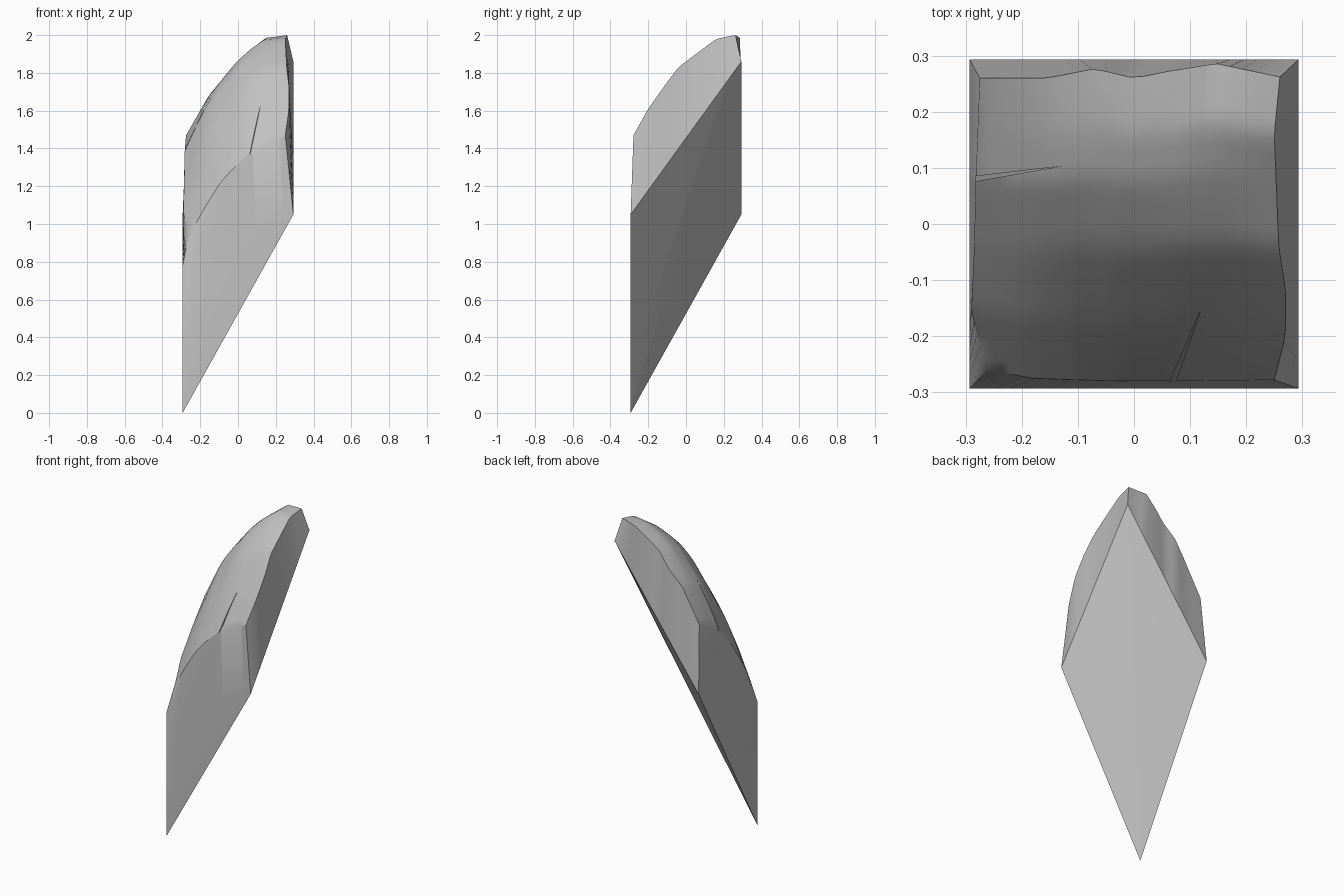
import bpy
import bmesh
import math
from mathutils import Vector

cube = bpy.data.objects.get("Cube")
if cube:
    bpy.data.objects.remove(cube, do_unlink=True)

N = 24      # samples along each side
E = 0.293   # half width of the footprint

# Single stone colour
stone = bpy.data.materials.new("stone_grey")
stone.use_nodes = True
colour = (0.53, 0.53, 0.53, 1)
stone.diffuse_color = colour
stone.node_tree.nodes["Principled BSDF"].inputs["Base Color"].default_value = colour


def sampler(points, axis):
    """Piecewise-linear curve, parameterised by one axis over 0..1."""
    pts = [Vector(p) for p in points]
    lo, hi = pts[0][axis], pts[-1][axis]

    def at(t):
        s = lo + (hi - lo) * t
        for a, b in zip(pts, pts[1:]):
            if s <= b[axis] + 1e-9:
                return a.lerp(b, (s - a[axis]) / (b[axis] - a[axis]))
        return pts[-1].copy()
    return at


# Rim of the domed top
front = sampler([(-.262, -.26, .93), (-.18, -.275, 1.08), (-.1, -.278, 1.21),
                 (-.03, -.28, 1.29), (.065, -.28, 1.38), (.25, -.278, 1.47)], 0)
back = sampler([(-.275, .26, 1.47), (-.155, .26, 1.68), (-.07, .277, 1.78),
                (0, .26, 1.86), (.06, .272, 1.915), (.147, .286, 1.985), (.26, .262, 2)], 0)
left = sampler([(-.262, -.26, .93), (-.29, -.155, 1.07), (-.285, -.047, 1.23),
                (-.282, .08, 1.39), (-.275, .26, 1.47)], 1)
right = sampler([(.25, -.278, 1.47), (.27, -.2, 1.61), (.27, -.115, 1.73),
                 (.258, -.04, 1.83), (.25, .16, 1.98), (.26, .262, 2)], 1)


def dome(u, v):
    """Patch spanned between the four rim curves, slightly bulged."""
    p = front(u) * (1 - v) + back(u) * v + left(v) * (1 - u) + right(v) * u
    p -= (front(0) * (1 - u) + front(1) * u) * (1 - v)
    p -= (back(0) * (1 - u) + back(1) * u) * v
    p.z += 0.05 * 16 * u * (1 - u) * v * (1 - v)
    return p


# Corners of the slanted underside, and the top of the upright corner
A, B = Vector((-E, -E, 0)), Vector((E, -E, 1.05))
C, D = Vector((E, E, 1.86)), Vector((-E, E, 1.05))
A_TOP = Vector((-E, -E, .78))

bm = bmesh.new()
# Domed top
grid = [[bm.verts.new(dome(i / N, j / N)) for i in range(N + 1)] for j in range(N + 1)]
for j in range(N):
    for i in range(N):
        bm.faces.new((grid[j][i], grid[j][i + 1], grid[j + 1][i + 1], grid[j + 1][i]))


def wall(rings):
    """Quads between successive rows of verts."""
    for low, high in zip(rings, rings[1:]):
        for i in range(N):
            bm.faces.new((low[i], low[i + 1], high[i + 1], high[i]))


def line(p, q):
    return [bm.verts.new(p.lerp(q, i / N)) for i in range(N + 1)]


# Side walls: front and left rise upright before leaning in to the rim
front_low, left_low = line(A, B), line(A, D)
right_low, back_low = line(B, C), line(D, C)
wall([front_low, line(A_TOP, B), grid[0]])
wall([left_low, line(A_TOP, D), [row[0] for row in grid]])
wall([right_low, [row[N] for row in grid]])
wall([back_low, grid[N]])
# Underside, folded along the long diagonal
bm.faces.new(front_low + right_low[1:])
bm.faces.new(left_low + back_low[1:])
bmesh.ops.remove_doubles(bm, verts=bm.verts, dist=1e-5)
bmesh.ops.dissolve_degenerate(bm, edges=bm.edges, dist=1e-5)
bmesh.ops.recalc_face_normals(bm, faces=bm.faces)
mesh = bpy.data.meshes.new("stone_shard")
bm.to_mesh(mesh)
bm.free()
shard = bpy.data.objects.new("stone_shard", mesh)
bpy.context.collection.objects.link(shard)
mesh.materials.append(stone)
bpy.ops.object.select_all(action='DESELECT')
bpy.context.view_layer.objects.active = shard
shard.select_set(True)


def crack(name, tip, mouth, width):
    """Cut a thin tapering wedge into the dome."""
    tip, mouth = Vector(tip), Vector(mouth)
    d = mouth - tip
    side = Vector((-d.y, d.x, 0)).normalized() * width / 2
    cb = bmesh.new()
    low = [cb.verts.new(p) for p in (tip, mouth + side, mouth - side)]
    high = [cb.verts.new(v.co + Vector((0, 0, .4))) for v in low]
    cb.faces.new(low)
    cb.faces.new(high)
    for k in range(3):
        m = (k + 1) % 3
        cb.faces.new((low[k], low[m], high[m], high[k]))
    bmesh.ops.recalc_face_normals(cb, faces=cb.faces)
    cm = bpy.data.meshes.new(name)
    cb.to_mesh(cm)
    cb.free()
    cm.materials.append(stone)
    cutter = bpy.data.objects.new(name, cm)
    cutter.hide_render = True
    bpy.context.collection.objects.link(cutter)
    mod = shard.modifiers.new(name, 'BOOLEAN')
    mod.operation, mod.solver, mod.object = 'DIFFERENCE', 'EXACT', cutter
    bpy.ops.object.modifier_apply(modifier=mod.name)
    bpy.data.objects.remove(cutter, do_unlink=True)


crack("front_crack", (.12, -.15, 1.63), (.062, -.30, 1.33), .012)
crack("side_crack", (-.13, .103, 1.63), (-.30, .078, 1.33), .010)

bpy.ops.object.shade_smooth_by_angle(angle=math.radians(30))
